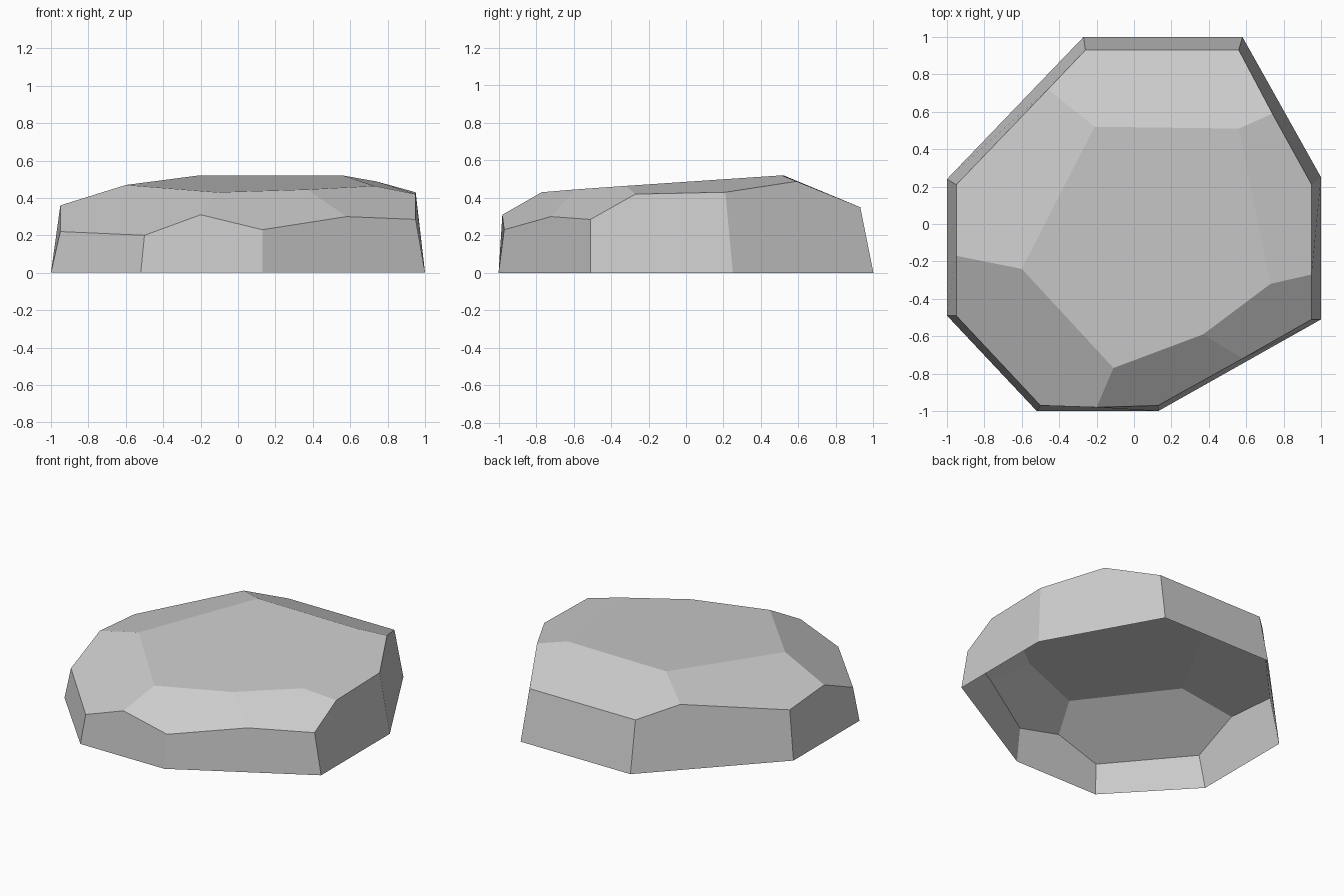
import bpy
import bmesh

# Remove the default cube
default_cube = bpy.data.objects.get("Cube")
if default_cube:
    bpy.data.objects.remove(default_cube, do_unlink=True)

# Stone material
stone_grey = bpy.data.materials.new("stone_grey")
stone_grey.use_nodes = True
colour = (0.6, 0.6, 0.6, 1)
stone_grey.diffuse_color = colour
shader = stone_grey.node_tree.nodes["Principled BSDF"]
shader.inputs["Base Color"].default_value = colour
shader.inputs["Roughness"].default_value = 1

# Ground outline, anticlockwise from the front: one point per wall corner
ground_outline = [(-.52, -1), (.13, -1), (1, -.51), (1, .25),
                  (.58, 1), (-.27, 1), (-1, .24), (-1, -.49)]

# Wall tops: the inner point above each ground corner
corner_tops = [(-.5, -.97, .2), (.13, -.97, .23), (.95, -.51, .285), (.95, .21, .43),
               (.56, .93, .35), (-.26, .93, .35), (-.95, .21, .33), (-.95, -.49, .22)]

# Ridges: wall index -> (point on that wall's top edge, point on the flat crown)
ridges = {0: ((-.2, -.98, .31), (-.11, -.77, .43)),
          1: ((.58, -.72, .3), (.37, -.59, .445)),
          2: ((.95, -.27, .42), (.73, -.32, .464)),
          3: ((.74, .59, .488), (.56, .51, .52)),
          5: ((-.46, .72, .432), (-.21, .52, .52)),
          6: ((-.95, -.17, .36), (-.6, -.24, .469))}

bm = bmesh.new()
ground = [bm.verts.new((x, y, 0)) for x, y in ground_outline]
corners = [bm.verts.new(point) for point in corner_tops]
rim_ends = {wall: bm.verts.new(pair[0]) for wall, pair in ridges.items()}
crown = {wall: bm.verts.new(pair[1]) for wall, pair in ridges.items()}
count = len(ground)

# Side walls, each with a ridge point in its top edge where there is one
for wall in range(count):
    following = (wall + 1) % count
    peak = [rim_ends[wall]] if wall in rim_ends else []
    bm.faces.new([ground[wall], ground[following], corners[following]]
                 + peak + [corners[wall]])

# Sloping facets between neighbouring ridges
ridge_walls = list(ridges)
for start, end in zip(ridge_walls, ridge_walls[1:] + ridge_walls[:1]):
    steps = (end - start) % count
    between = [corners[(start + step) % count] for step in range(1, steps + 1)]
    bm.faces.new([crown[start], rim_ends[start]] + between
                 + [rim_ends[end], crown[end]])

# Flat crown; the underside stays open
bm.faces.new([crown[wall] for wall in ridge_walls])

mesh = bpy.data.meshes.new("rock_shell")
bm.to_mesh(mesh)
bm.free()
mesh.materials.append(stone_grey)
rock_shell = bpy.data.objects.new("rock_shell", mesh)
bpy.context.collection.objects.link(rock_shell)
